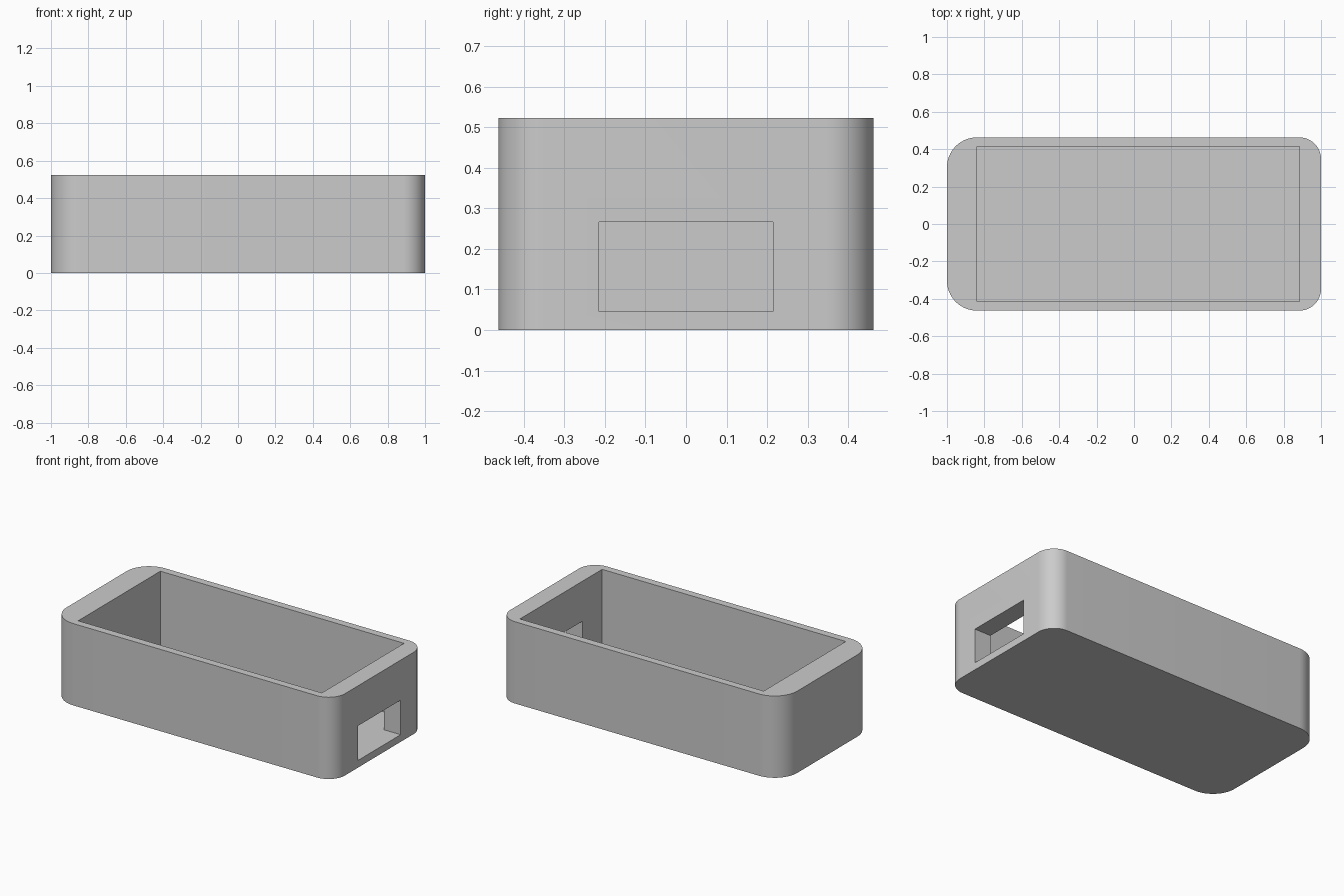
import bpy
import bmesh
import math

cube = bpy.data.objects.get("Cube")
if cube:
    bpy.data.objects.remove(cube, do_unlink=True)

HALF_X, HALF_Y, HEIGHT = 1.0, 0.463, 0.523
FLOOR = 0.046
CAVITY_LEFT, CAVITY_RIGHT, CAVITY_Y = -0.84, 0.884, 0.415
PORT_Y, PORT_TOP = 0.215, 0.267
SEGMENTS = 16

grey = bpy.data.materials.new("grey plastic")
grey.use_nodes = True
grey.diffuse_color = (0.6, 0.6, 0.6, 1)
grey.node_tree.nodes["Principled BSDF"].inputs["Base Color"].default_value = (0.6, 0.6, 0.6, 1)


def prism(name, outline, bottom, top):
    """Extrude a flat outline straight up into a closed solid."""
    bm = bmesh.new()
    face = bm.faces.new([bm.verts.new((x, y, bottom)) for x, y in outline])
    grown = bmesh.ops.extrude_face_region(bm, geom=[face])
    verts = [v for v in grown["geom"] if isinstance(v, bmesh.types.BMVert)]
    bmesh.ops.translate(bm, verts=verts, vec=(0, 0, top - bottom))
    bmesh.ops.recalc_face_normals(bm, faces=bm.faces)
    mesh = bpy.data.meshes.new(name)
    bm.to_mesh(mesh)
    bm.free()
    mesh.materials.append(grey)
    obj = bpy.data.objects.new(name, mesh)
    bpy.context.collection.objects.link(obj)
    return obj


def rectangle(x0, x1, y):
    return [(x0, -y), (x1, -y), (x1, y), (x0, y)]


def rounded_outline():
    """Rectangle whose corner radii match the end wall thicknesses."""
    points = []
    corners = [(1, 1), (-1, 1), (-1, -1), (1, -1)]
    for quarter, (sx, sy) in enumerate(corners):
        radius = HALF_X - CAVITY_RIGHT if sx > 0 else HALF_X + CAVITY_LEFT
        for i in range(SEGMENTS + 1):
            angle = (quarter + i / SEGMENTS) * math.pi / 2
            points.append((sx * (HALF_X - radius) + radius * math.cos(angle),
                           sy * (HALF_Y - radius) + radius * math.sin(angle)))
    return points


def cut(target, cutter):
    """Subtract the cutter and remove it."""
    cutter.hide_render = True
    mod = target.modifiers.new("cut", "BOOLEAN")
    mod.operation = "DIFFERENCE"
    mod.solver = "EXACT"
    mod.object = cutter
    bpy.context.view_layer.objects.active = target
    bpy.ops.object.modifier_apply(modifier=mod.name)
    bpy.data.objects.remove(cutter, do_unlink=True)


# Rounded outer case
case = prism("open_case", rounded_outline(), 0, HEIGHT)

# Square-cornered interior, open at the top
cut(case, prism("cavity_cutter", rectangle(CAVITY_LEFT, CAVITY_RIGHT, CAVITY_Y), FLOOR, HEIGHT + 0.2))

# Port through the end wall, level with the interior floor
cut(case, prism("port_cutter", rectangle(0.5, 1.2, PORT_Y), FLOOR, PORT_TOP))

# Smooth corners, crisp edges
bpy.ops.object.select_all(action="DESELECT")
case.select_set(True)
bpy.context.view_layer.objects.active = case
bpy.ops.object.shade_smooth_by_angle(angle=math.radians(30))
